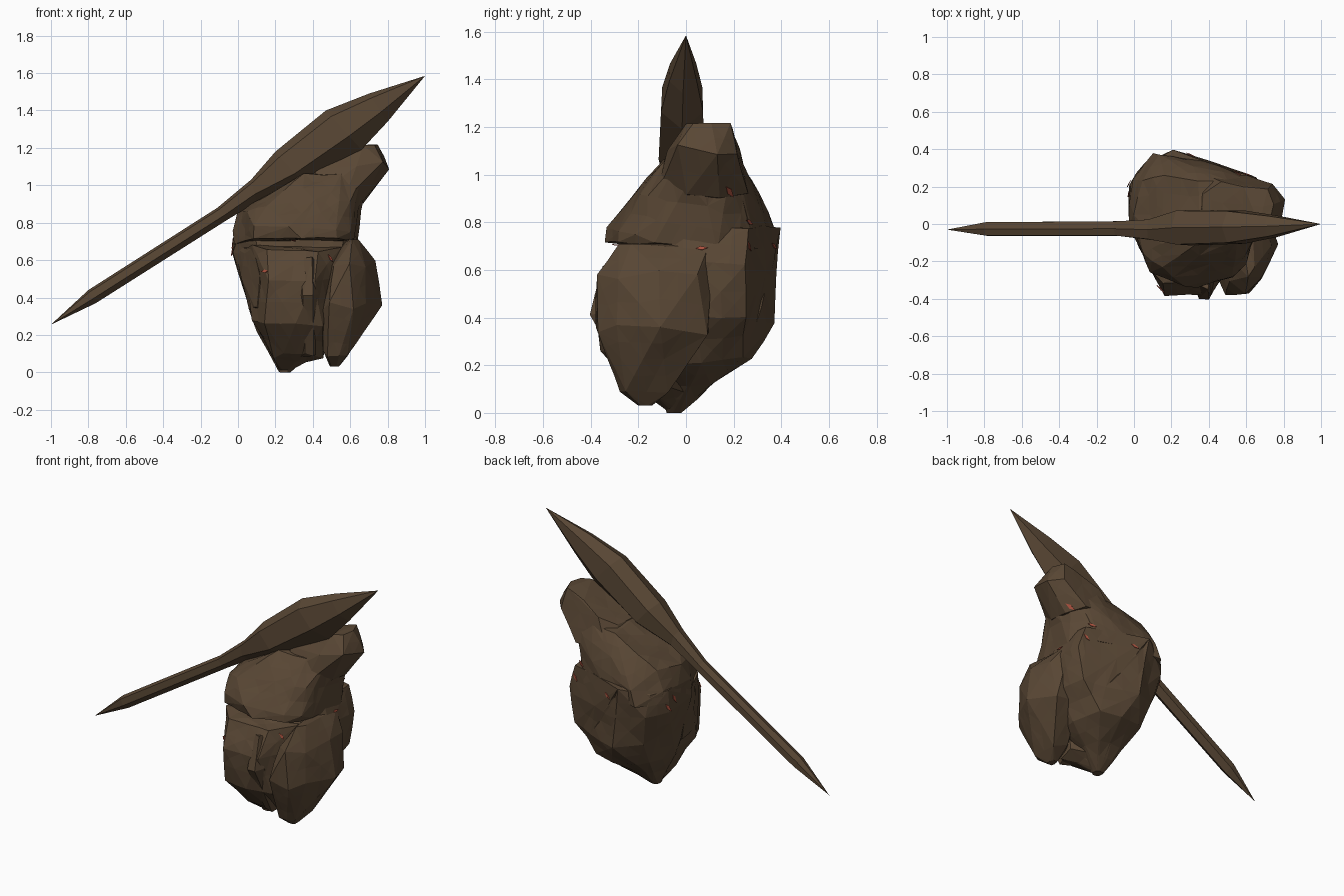
import bpy, bmesh, math, random
from mathutils import Vector, noise
from mathutils.bvhtree import BVHTree

if "Cube" in bpy.data.objects:
    bpy.data.objects.remove(bpy.data.objects["Cube"])

rng = random.Random(4)


def material(name, rgb):
    m = bpy.data.materials.new(name)
    m.diffuse_color = (*rgb, 1)
    m.use_nodes = True
    m.node_tree.nodes["Principled BSDF"].inputs["Base Color"].default_value = m.diffuse_color
    return m


BROWN = material("dark_brown_stone", (0.1, 0.063, 0.035))
RED = material("ember_red", (0.42, 0.085, 0.05))
rocks = []

# planes that trim every boulder: back right, back left, front left, front right, sloping top
TRIM = [(Vector(n), d) for n, d in (
    ((.336, .942, 0), .448), ((-.79, .61, 0), .147), ((-.894, -.447, 0), .03),
    ((.762, -.648, 0), .705), ((-.468, 0, .884), .765))]


def finish(bm, name, mat):
    bmesh.ops.recalc_face_normals(bm, faces=bm.faces)
    me = bpy.data.meshes.new(name)
    bm.to_mesh(me)
    bm.free()
    me.materials.append(mat)
    ob = bpy.data.objects.new(name, me)
    bpy.context.collection.objects.link(ob)
    return ob


def rock(name, *levels, amp=0.02, sides=8):
    """Boulder: hull of boxy rings, one per (z, x min, x max, y min, y max), then roughened."""
    bm = bmesh.new()
    for z, x0, x1, y0, y1 in levels:
        turn = rng.uniform(0, math.tau)
        ring = []
        for i in range(sides):
            a = turn + (i + rng.uniform(-.25, .25)) * math.tau / sides
            c, s = math.cos(a), math.sin(a)
            ring.append((math.copysign(abs(c) ** .7, c), math.copysign(abs(s) ** .7, s)))
        # stretch the ring so it fills its rectangle
        lo = [min(p[k] for p in ring) for k in (0, 1)]
        hi = [max(p[k] for p in ring) for k in (0, 1)]
        for px, py in ring:
            u, v = (px - lo[0]) / (hi[0] - lo[0]), (py - lo[1]) / (hi[1] - lo[1])
            dz = rng.uniform(-.025, .025) if .05 < z < 1.15 else 0
            p = Vector((x0 + (x1 - x0) * u, y0 + (y1 - y0) * v, z + dz))
            for n, d in TRIM:
                p -= n * max(0, n.dot(p) - d)
            bm.verts.new(p)
    r = bmesh.ops.convex_hull(bm, input=bm.verts)
    junk = [g for g in r["geom_interior"] if isinstance(g, bmesh.types.BMVert)]
    bmesh.ops.delete(bm, geom=junk, context="VERTS")
    for a, f in ((amp, 4), (amp / 2, 9)):
        long_edges = [e for e in bm.edges if e.calc_length() > .13]
        bmesh.ops.subdivide_edges(bm, edges=long_edges, cuts=1)
        bmesh.ops.triangulate(bm, faces=bm.faces)
        bm.normal_update()
        for v in bm.verts:
            v.co += v.normal * a * noise.noise(v.co * f)
            v.co.z = max(v.co.z, 0)
    rocks.append(finish(bm, name, BROWN))


# upper block and the peak leaning to the right, both topped by the slope under the shard
rock("upper_block", (.70, -.03, .63, -.34, .405), (.76, -.03, .63, -.33, .39),
     (.87, 0, .64, -.25, .32), (.96, .05, .67, -.14, .28), (1.07, .2, .7, -.09, .24), sides=10)
rock("peak", (.92, .3, .67, -.13, .27), (1.1, .35, .805, -.08, .23), (1.215, .5, .745, 0, .2),
     amp=.008)
# large lower boulders
rock("back_boulder", (0, .22, .28, -.08, -.02), (.23, .09, .54, -.16, .27),
     (.40, .06, .66, -.2, .37), (.62, -.025, .66, -.22, .41), (.77, -.03, .62, -.2, .405),
     sides=10)
rock("front_left_boulder", (.01, .22, .28, -.08, -.02), (.09, .18, .46, -.22, 0),
     (.27, .08, .48, -.36, 0), (.48, .05, .5, -.385, 0), (.66, .03, .55, -.31, 0))
rock("front_right_boulder", (.03, .49, .54, -.2, -.14), (.1, .45, .6, -.28, -.06),
     (.35, .45, .77, -.41, .1), (.58, .49, .735, -.37, .1), (.69, .56, .65, -.28, .11), amp=.01)
# thin slab and splinter
rock("left_slab", (.33, .06, .14, -.28, -.03), (.5, 0, .14, -.32, .02),
     (.65, -.025, .1, -.25, .05), amp=.008)
rock("front_splinter", (.1, .33, .42, -.24, -.16), (.4, .32, .43, -.4, -.25),
     (.6, .33, .42, -.35, -.2), amp=.01, sides=6)

# long pointed shard: (top x, z, bottom x, z, y min, y max), six-sided
sections = [
    (-.8, .44, -.76, .37, -.065, .01), (-.11, .88, -.05, .82, -.065, .015),
    (.07, 1.03, .1, .91, -.085, .025), (.2, 1.18, .36, 1, -.115, .075),
    (.47, 1.4, .66, 1.19, -.105, .072), (.7, 1.49, .8, 1.34, -.07, .045)]
bm = bmesh.new()
rings = []
for xt, zt, xb, zb, y0, y1 in sections:
    t, b, mid = Vector((xt, 0, zt)), Vector((xb, 0, zb)), (y0 + y1) / 2
    ring = []
    for f, y in ((0, mid), (.15, y0 * .95), (.65, y0), (1, mid), (.65, y1), (.15, y1 * .95)):
        p = t.lerp(b, f)
        ring.append(bm.verts.new((p.x, y, p.z)))
    rings.append(ring)
for a, b in zip(rings, rings[1:]):
    for i in range(6):
        j = (i + 1) % 6
        bm.faces.new((a[i], a[j], b[j], b[i]))
for ring, tip in ((rings[0], (-1, -.03, .255)), (rings[-1], (1, 0, 1.585))):
    v = bm.verts.new(tip)
    for i in range(6):
        bm.faces.new((ring[i], ring[(i + 1) % 6], v))
finish(bm, "long_shard", BROWN)

# small ember chips in the cracks, dropped onto the rock by rays towards its axis
trees = [BVHTree.FromPolygons([v.co for v in o.data.vertices],
                              [p.vertices[:] for p in o.data.polygons]) for o in rocks]
axis = Vector((.38, 0))
spots = [(.53, -.35, .61), (.14, -.35, .54), (.62, -.12, 1.12), (.28, -.35, .71),
         (.66, .07, .69), (.6, .26, .7), (.31, .33, .7), (0, .2, .65), (.02, .14, .69),
         (.55, .25, .8), (.66, .18, .93)]
bm = bmesh.new()
for x, y, z in spots:
    d = (axis - Vector((x, y))).normalized().to_3d()
    start = Vector((x, y, z)) - d * 2
    hits = [h for h in (t.ray_cast(start, d) for t in trees) if h[0]]
    if not hits:
        continue
    loc, nor = min(hits, key=lambda h: h[3])[:2]
    if nor.dot(d) > 0:
        nor = -nor
    u = nor.orthogonal().normalized()
    tilt = rng.uniform(0, math.pi)
    along = u * math.cos(tilt) + nor.cross(u) * math.sin(tilt)
    side = nor.cross(along)
    size = rng.uniform(.05, .075)
    c = loc + nor * .004
    bm.faces.new([bm.verts.new(c + (along * p + side * q) * size)
                  for p, q in ((-.5, 0), (.1, -.16), (.5, 0), (0, .16))])
chip = finish(bm, "ember_chips", RED)
chip.modifiers.new("thickness", "SOLIDIFY").thickness = .004
